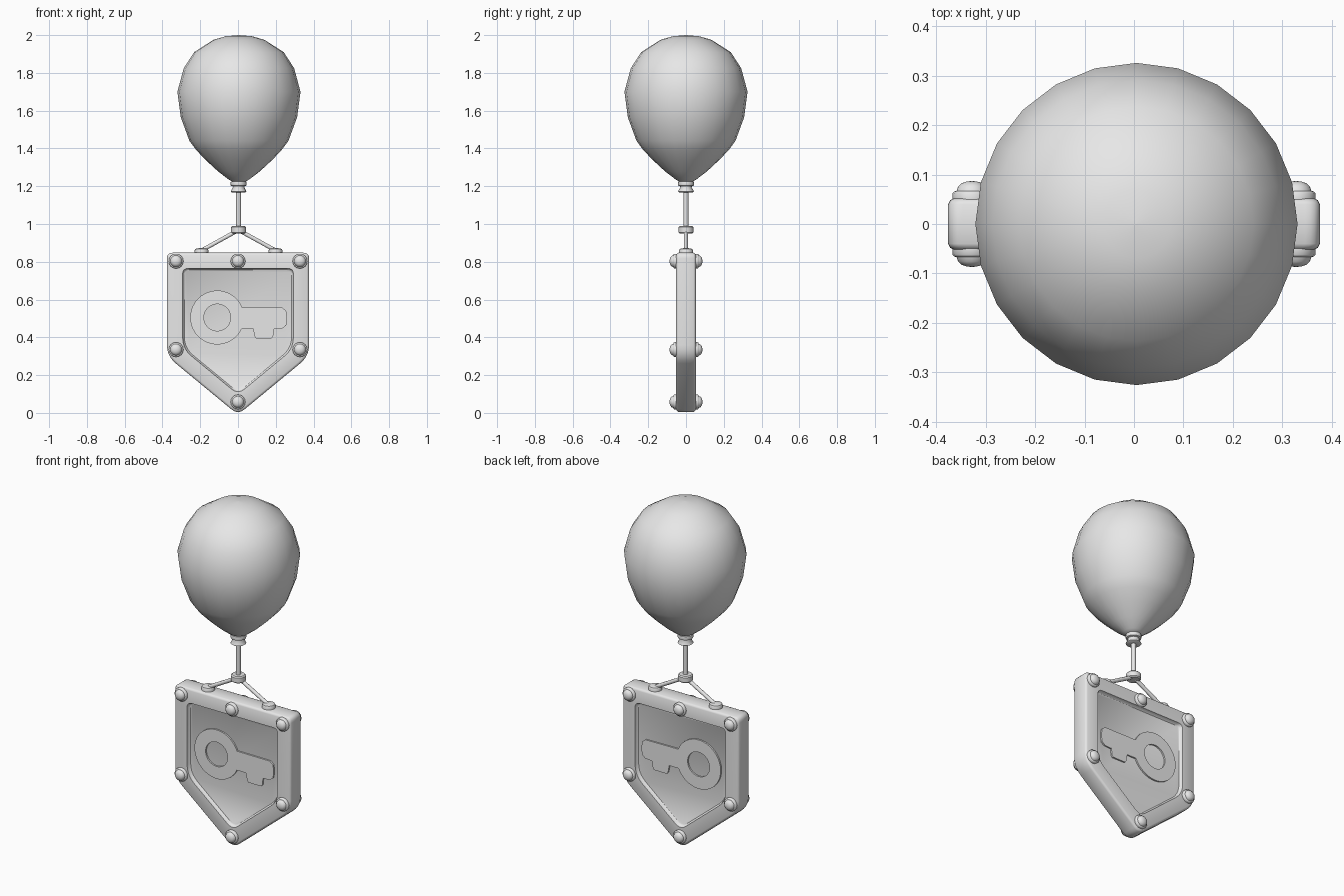
import bpy, bmesh, math
from mathutils import Vector

cube = bpy.data.objects.get("Cube")
if cube:
    bpy.data.objects.remove(cube)

grey = bpy.data.materials.new("plain_grey")
grey.use_nodes = True
grey.diffuse_color = (0.8, 0.8, 0.8, 1)
grey.node_tree.nodes["Principled BSDF"].inputs["Base Color"].default_value = grey.diffuse_color


def add_object(name, mesh, angle=40):
    """Link a mesh as a named part, smooth except at sharp edges."""
    ob = bpy.data.objects.new(name, mesh)
    bpy.context.collection.objects.link(ob)
    mesh.materials.clear()
    mesh.materials.append(grey)
    mesh.shade_smooth()
    mesh.set_sharp_from_angle(angle=math.radians(angle))
    return ob


def loft(name, rings, angle=40):
    """Skin a list of equal-length point rings and cap both ends."""
    bm = bmesh.new()
    loops = [[bm.verts.new(p) for p in ring] for ring in rings]
    n = len(loops[0])
    for a, b in zip(loops, loops[1:]):
        for i in range(n):
            j = (i + 1) % n
            bm.faces.new((a[i], a[j], b[j], b[i]))
    bm.faces.new(loops[0])
    bm.faces.new(loops[-1])
    bmesh.ops.remove_doubles(bm, verts=bm.verts, dist=0.0001)
    bmesh.ops.recalc_face_normals(bm, faces=bm.faces)
    mesh = bpy.data.meshes.new(name)
    bm.to_mesh(mesh)
    bm.free()
    return add_object(name, mesh, angle)


def lathe(name, profile, origin=(0, 0, 0), axis=(0, 0, 1), sides=16, angle=40):
    """Revolve (radius, height) pairs about an axis through the origin point."""
    turn = Vector(axis).to_track_quat('Z', 'Y')
    rings = []
    for r, h in profile:
        r = max(r, 0.001)
        rings.append([Vector(origin) + turn @ Vector((
            r * math.cos(math.tau * i / sides), r * math.sin(math.tau * i / sides), h))
            for i in range(sides)])
    return loft(name, rings, angle)


def rod(name, start, end, radius):
    d = Vector(end) - Vector(start)
    return lathe(name, [(radius, 0), (radius, d.length)], start, d, 10)


def shield_ring(inset, y):
    """Rounded shield outline, inset evenly from the outer edge."""
    slope, w, top = 0.825, 0.376 - inset, 0.848 - inset
    tip = -0.01 + inset * math.hypot(1, slope)
    side = tip + slope * w
    corners = [(w, top, 0.03), (w, side, 0.06), (0, tip, 0.045),
               (-w, side, 0.06), (-w, top, 0.03)]
    pts = []
    for i, (x, z, cut) in enumerate(corners):
        c = Vector((x, z))
        ends = [c + (Vector(corners[k % 5][:2]) - c).normalized() * cut for k in (i - 1, i + 1)]
        for s in range(6):
            t = s / 5
            p = ends[0] * (1 - t) ** 2 + c * 2 * t * (1 - t) + ends[1] * t * t
            pts.append((p.x, y, p.y))
    return pts


# Shield: recessed panel, raised frame and chamfered rim, the same front and back
section = [(0.092, 0.032), (0.086, 0.038), (0.083, 0.052), (0.012, 0.052), (0.004, 0.048), (0, 0.04)]
loft("shield", [shield_ring(d, -y) for d, y in section]
     + [shield_ring(d, y) for d, y in reversed(section)])

# Key emblem, one plate standing proud of both panels
cx, cz, big, hole = -0.11, 0.505, 0.143, 0.071


def arc(radius, start, end, steps):
    return [(cx + radius * math.cos(math.radians(start + (end - start) * i / steps)),
             cz + radius * math.sin(math.radians(start + (end - start) * i / steps)))
            for i in range(steps + 1)]


shaft = [(0.08, 0.447), (0.088, 0.405), (0.096, 0.395), (0.178, 0.395), (0.186, 0.405),
         (0.19, 0.444), (0.235, 0.447), (0.255, 0.463), (0.26, 0.5), (0.255, 0.54), (0.235, 0.557)]
curve = bpy.data.curves.new("key_outline", 'CURVE')
curve.dimensions = '2D'
curve.fill_mode = 'BOTH'
curve.extrude = 0.041
for pts in (arc(big, 22, 336, 36) + shaft, arc(hole, 0, 350, 35)):
    spline = curve.splines.new('POLY')
    spline.points.add(len(pts) - 1)
    for point, (x, z) in zip(spline.points, pts):
        point.co = (x, z, 0, 1)
    spline.use_cyclic_u = True
helper = bpy.data.objects.new("key_helper", curve)
bpy.context.collection.objects.link(helper)
bpy.context.view_layer.update()
key_mesh = bpy.data.meshes.new_from_object(helper.evaluated_get(bpy.context.evaluated_depsgraph_get()))
bpy.data.objects.remove(helper)
key = add_object("key_emblem", key_mesh)
key.rotation_euler.x = math.pi / 2

# Domed rivets on both faces
rivet = [(0.039, 0), (0.039, 0.012), (0.036, 0.016), (0.031, 0.017),
         (0.028, 0.026), (0.02, 0.033), (0.01, 0.036), (0, 0.037)]
for x, z in ((-0.328, 0.803), (0, 0.803), (0.328, 0.803), (-0.328, 0.335), (0.328, 0.335), (0, 0.058)):
    for side in (-1, 1):
        lathe("rivet", rivet, (x, side * 0.05, z), (0, side, 0), 16, 50)

# Hanging strands, their pads and the ring that joins them
mid = 0.003
for side in (-1, 1):
    x = mid + side * 0.196
    lathe("strand_pad", [(0.037, 0.84), (0.037, 0.86), (0.033, 0.868), (0.015, 0.872)], (x, 0, 0))
    rod("strand", (mid, 0, 0.968), (x, 0, 0.86), 0.011)
lathe("joining_ring", [(0.034, 0.95), (0.04, 0.956), (0.04, 0.983), (0.034, 0.989)], (mid, 0, 0))
rod("main_string", (mid, 0, 0.96), (mid, 0, 1.19), 0.013)

# Balloon with its tied neck
lathe("balloon_neck", [(0.036, 1.168), (0.042, 1.172), (0.03, 1.195), (0.031, 1.2),
                       (0.041, 1.203), (0.043, 1.212), (0.041, 1.224), (0.03, 1.228)], (mid, 0, 0))
lathe("balloon", [(0.03, 1.222), (0.055, 1.236), (0.11, 1.278), (0.172, 1.335), (0.225, 1.39), (0.262, 1.44),
                  (0.308, 1.565), (0.326, 1.7), (0.292, 1.825), (0.237, 1.91),
                  (0.135, 1.975), (0.07, 1.994), (0, 2.0)], (0.005, 0, 0), sides=24, angle=60)
